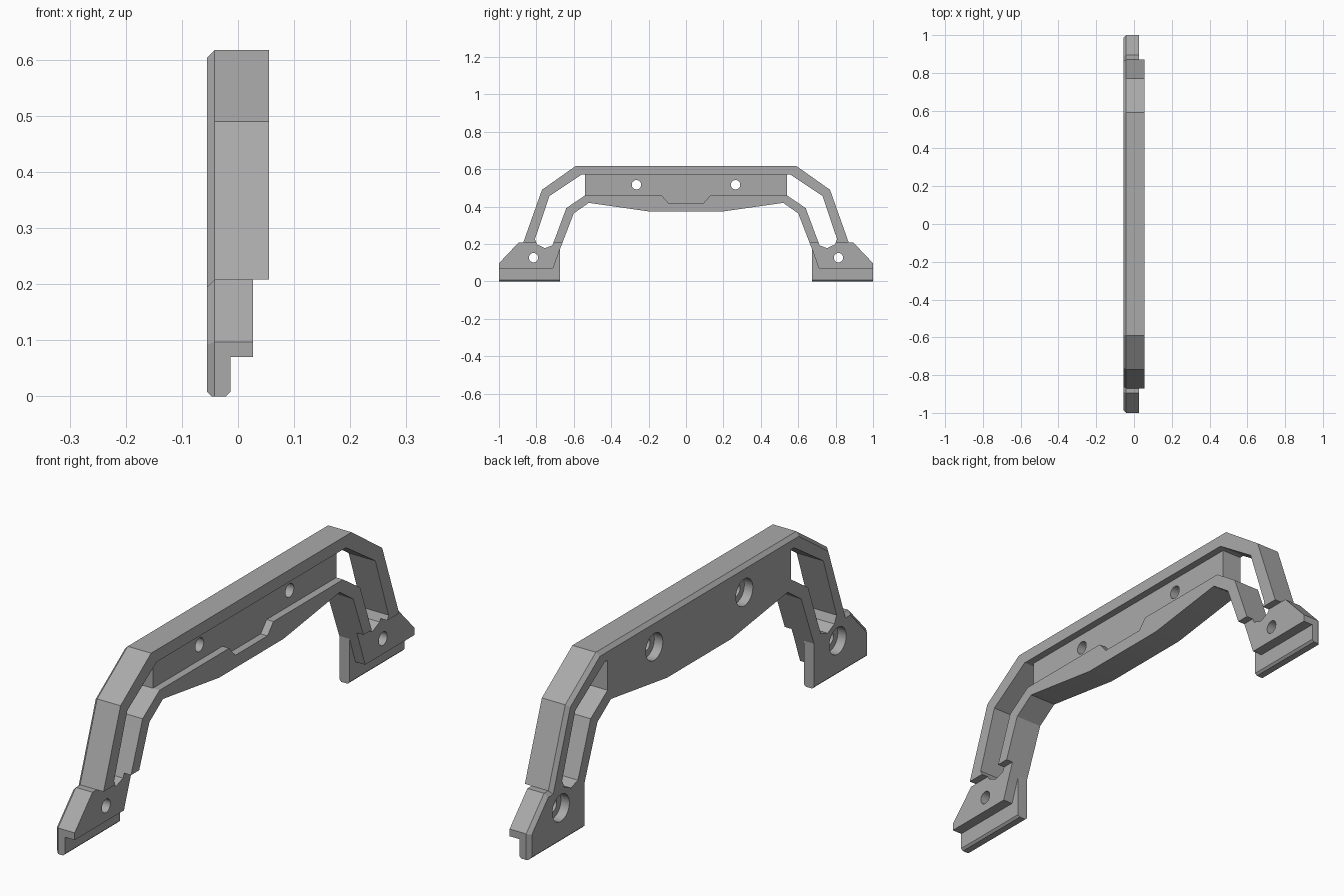
import bpy, bmesh, math
from mathutils import Matrix

if "Cube" in bpy.data.objects:
    bpy.data.objects.remove(bpy.data.objects["Cube"])

grey = bpy.data.materials.new("mid_grey")
grey.diffuse_color = (0.4, 0.4, 0.4, 1)
grey.use_nodes = True
grey.node_tree.nodes["Principled BSDF"].inputs["Base Color"].default_value = grey.diffuse_color

BACK, FRONT, FACE, LIP = -0.055, 0.055, 0.027, -0.013


def mirror(half):
    """Full closed outline from the +y half."""
    return half + [(-y, z) for y, z in reversed(half)]


def make_object(name, bm):
    bmesh.ops.recalc_face_normals(bm, faces=bm.faces)
    me = bpy.data.meshes.new(name)
    bm.to_mesh(me)
    bm.free()
    ob = bpy.data.objects.new(name, me)
    bpy.context.collection.objects.link(ob)
    me.materials.append(grey)
    return ob


def prism(pts, x0, x1):
    """Extrude a y,z outline along x."""
    bm = bmesh.new()
    f = bm.faces.new([bm.verts.new((x0, y, z)) for y, z in pts])
    new = bmesh.ops.extrude_face_region(bm, geom=[f])["geom"]
    bmesh.ops.translate(bm, vec=(x1 - x0, 0, 0),
                        verts=[v for v in new if isinstance(v, bmesh.types.BMVert)])
    return bm


def cut(target, name, bm):
    cutter = make_object(name, bm)
    mod = target.modifiers.new(name, 'BOOLEAN')
    mod.operation, mod.solver, mod.object = 'DIFFERENCE', 'EXACT', cutter
    bpy.context.view_layer.objects.active = target
    bpy.ops.object.modifier_apply(modifier=name)
    bpy.data.objects.remove(cutter)


# silhouette of arch and feet
outer = [(0.59, 0.617), (0.77, 0.49), (0.87, 0.208), (0.895, 0.208), (1, 0.097), (1, 0)]
inner = [(0.675, 0), (0.675, 0.169), (0.60, 0.364), (0.52, 0.42), (0.19, 0.373)]
bm = prism(mirror(outer + inner), BACK, FRONT)

# chamfer along the outer back rim
rim = {(round(s * y, 3), round(z, 3)) for y, z in outer for s in (1, -1)}


def on_rim(v):
    return v.co.x < BACK + 1e-4 and (round(v.co.y, 3), round(v.co.z, 3)) in rim


bmesh.ops.bevel(bm, geom=[e for e in bm.edges if all(on_rim(v) for v in e.verts)],
                offset=0.0135, segments=1, affect='EDGES')
handle = make_object("carry_handle", bm)

# recessed centre panel
panel = [(0.54, 0.572), (0.54, 0.46), (0.13, 0.46), (0.095, 0.42)]
cut(handle, "panel_recess", prism(mirror(panel), FACE, 0.2))

slot = [(0.54, 0.572), (0.557, 0.572), (0.73, 0.457), (0.808, 0.225), (0.795, 0.197),
        (0.755, 0.178), (0.715, 0.192), (0.702, 0.225), (0.64, 0.392), (0.54, 0.46)]
foot_lip = [(0.6, -0.1), (1.1, -0.1), (1.1, 0.07), (0.71, 0.07), (0.675, 0.169), (0.6, 0.169)]
foot_face = [(0.6, -0.1), (1.1, -0.1), (1.1, 0.208), (0.6, 0.208)]
for s in (1, -1):
    # leg slots, foot step and foot lip
    for name, pts, x0 in (("leg_slot", slot, -0.2), ("foot_face", foot_face, FACE),
                          ("foot_lip", foot_lip, LIP)):
        cut(handle, name, prism([(s * y, z) for y, z in pts], x0, 0.2))
    # screw holes with counterbores at the back
    for y, z in ((0.265, 0.517), (0.815, 0.127)):
        for r, x0, x1 in ((0.025, -0.2, 0.2), (0.05, -0.2, -0.02)):
            bm = bmesh.new()
            bmesh.ops.create_cone(bm, cap_ends=True, segments=32, radius1=r, radius2=r,
                                  depth=x1 - x0,
                                  matrix=Matrix.Translation(((x0 + x1) / 2, s * y, z))
                                  @ Matrix.Rotation(math.pi / 2, 4, 'Y'))
            cut(handle, "screw_hole", bm)

# small chamfers under the feet
bm = bmesh.new()
bm.from_mesh(handle.data)
edges = [e for e in bm.edges if all(v.co.z < 1e-4 for v in e.verts)
         and abs(e.verts[0].co.x - e.verts[1].co.x) < 1e-4 and e.calc_length() > 0.2]
bmesh.ops.bevel(bm, geom=edges, offset=0.008, segments=1, affect='EDGES')
bm.to_mesh(handle.data)
bm.free()

handle.select_set(True)
bpy.context.view_layer.objects.active = handle
bpy.ops.object.shade_smooth_by_angle(angle=math.radians(20))
